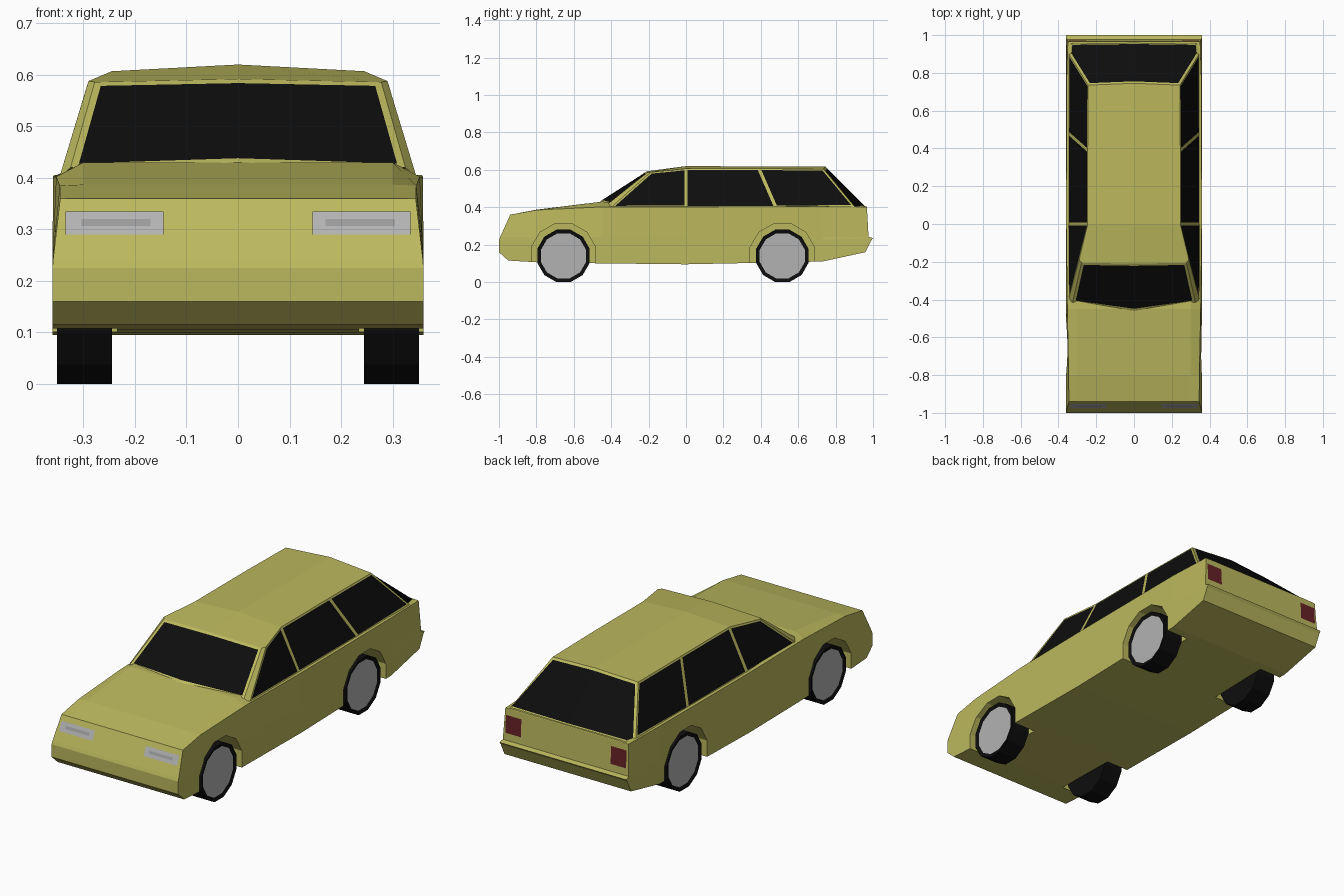
import bpy, bmesh, math
from mathutils import Matrix

if "Cube" in bpy.data.objects:
    bpy.data.objects.remove(bpy.data.objects["Cube"])


def material(name, rgb):
    m = bpy.data.materials.new(name)
    m.diffuse_color = (*rgb, 1)
    m.use_nodes = True
    m.node_tree.nodes["Principled BSDF"].inputs["Base Color"].default_value = m.diffuse_color
    return m


paint = material("paint", (0.50, 0.48, 0.11))
black = material("black", (0.004, 0.004, 0.004))
silver = material("silver", (0.45, 0.45, 0.45))
grey = material("grey", (0.33, 0.33, 0.33))
red = material("red", (0.13, 0.015, 0.02))


def finish(bm, name, *mats):
    mesh = bpy.data.meshes.new(name)
    bm.to_mesh(mesh)
    bm.free()
    for m in mats:
        mesh.materials.append(m)
    ob = bpy.data.objects.new(name, mesh)
    bpy.context.collection.objects.link(ob)
    return ob


def disc_drum(bm, x, y, z, radius, depth):
    """Twelve-sided cylinder lying along x, flat side down."""
    mat = (Matrix.Translation((x, y, z)) @ Matrix.Rotation(math.pi / 2, 4, 'Y')
           @ Matrix.Rotation(math.pi / 12, 4, 'Z'))
    return bmesh.ops.create_cone(bm, cap_ends=True, segments=12, radius1=radius,
                                 radius2=radius, depth=depth, matrix=mat)


# Lower body: half sections (y, x, z) from bottom edge up to the deck
def section(y, bottom, shoulder_w, shoulder_z, inner_z):
    return [(y, .36, bottom), (y, .36, .16), (y, .36, .225), (y, .36, .24),
            (y, shoulder_w, shoulder_z), (y, .30, inner_z)]


sections = [
    [(-.95, .36, .115), (-1, .36, .16), (-1, .36, .225), (-.994, .359, .24),
     (-.94, .345, .36), (-.938, .30, .36)],
    section(-.80, .106, .346, .385, .387),
    section(-.45, .10, .353, .402, .43),
    section(0, .095, .359, .402, .41),
    section(.73, .11, .358, .405, .41),
    [(.96, .36, .16), (.99, .36, .222), (1, .36, .235), (.976, .358, .242),
     (.967, .35, .402), (.965, .30, .405)],
]
bm = bmesh.new()
rings = []
for s in sections:
    right = [bm.verts.new((x, y, z)) for y, x, z in s]
    left = [bm.verts.new((-x, y, z)) for y, x, z in s]
    rings.append(right + left[::-1])
n = len(rings[0])
for a, b in zip(rings, rings[1:]):
    for i in range(n):
        j = (i + 1) % n
        bm.faces.new((a[i], a[j], b[j], b[i]))
for r in (rings[0], rings[-1]):
    for i in range(n // 2 - 1):
        bm.faces.new((r[i], r[i + 1], r[n - 2 - i], r[n - 1 - i]))
bmesh.ops.recalc_face_normals(bm, faces=bm.faces)
body = finish(bm, "lower_body", paint)

# Wheel wells cut from the body
AXLES = (-.655, .515)
bm = bmesh.new()
for y in AXLES:
    for side in (-1, 1):
        disc_drum(bm, side * .335, y, .14, .178, .2)
cutter = finish(bm, "wheel_well_cutter", paint)
cutter.hide_render = True
cutter.hide_viewport = False
cutter.display_type = 'WIRE'
cut = body.modifiers.new("wheel_wells", 'BOOLEAN')
cut.operation = 'DIFFERENCE'
cut.solver = 'EXACT'
cut.object = cutter

# Cabin: named half points, mirrored; panes are inset into the faces
pts = {
    'cowl': (0, -.46, .43), 'screen_low': (.325, -.415, .42), 'base_a': (.347, -.40, .40),
    'base_b': (.347, 0, .40), 'base_c': (.347, .48, .40), 'base_d': (.345, .90, .405),
    'base_e': (.337, .958, .40), 'tail': (0, .963, .40),
    'screen_top': (.278, -.205, .586), 'top_a': (.29, -.188, .588), 'top_b': (.245, 0, .607),
    'top_c': (.245, .39, .607), 'top_d': (.243, .735, .604),
    'roof_a': (0, -.21, .592), 'roof_b': (0, 0, .62), 'roof_d': (0, .745, .617),
}
panels = [
    ('roof_a', 'screen_top', 'top_a', 'top_b', 'roof_b'),
    ('roof_b', 'top_b', 'top_c', 'top_d', 'roof_d'),
    ('screen_low', 'base_a', 'top_a', 'screen_top'),
]
side_panes = [
    ('base_a', 'base_b', 'top_b', 'top_a'),
    ('base_b', 'base_c', 'top_c', 'top_b'),
    ('base_c', 'base_d', 'top_d', 'top_c'),
]
windscreen = ('cowl', 'screen_low', 'screen_top', 'roof_a')
rear_window = ('roof_d', 'top_d', 'base_d', 'base_e', 'tail')
bm = bmesh.new()
right = {k: bm.verts.new(p) for k, p in pts.items()}
left = {k: right[k] if p[0] == 0 else bm.verts.new((-p[0], p[1], p[2])) for k, p in pts.items()}


def both(keys):
    return [bm.faces.new([right[k] for k in keys]),
            bm.faces.new([left[k] for k in reversed(keys)])]


for keys in panels:
    both(keys)
panes = [[f] for keys in side_panes for f in both(keys)]
screens = [both(windscreen), both(rear_window)]
bmesh.ops.recalc_face_normals(bm, faces=bm.faces)
for group in panes + screens:
    width = .014 if group in screens else .009
    bmesh.ops.inset_region(bm, faces=group, thickness=width, use_even_offset=True,
                           use_boundary=True)
    for f in group:
        f.material_index = 1
finish(bm, "cabin", paint, black)

# Wheels: tyre with a recessed hub face on the outside
for y, end in zip(AXLES, ("front", "rear")):
    for side, hand in ((-1, "left"), (1, "right")):
        bm = bmesh.new()
        disc_drum(bm, side * .298, y, .14, .145, .107)
        bm.normal_update()
        hub = [f for f in bm.faces if f.normal.x * side > .9]
        bmesh.ops.inset_region(bm, faces=hub, thickness=.02, depth=0)
        hub[0].material_index = 1
        bmesh.ops.translate(bm, verts=hub[0].verts, vec=(-side * .006, 0, 0))
        finish(bm, f"{end}_{hand}_wheel", black, silver)


# Lamps: thin panels lying on the sloping nose and tail
def lamp(name, x0, x1, z0, z1, surface, out, mat):
    for side, hand in ((-1, "left"), (1, "right")):
        bm = bmesh.new()
        f = bm.faces.new([bm.verts.new((side * x, surface(z) + out, z))
                          for x, z in ((x0, z0), (x1, z0), (x1, z1), (x0, z1))])
        f.normal_update()
        if f.normal.y * out < 0:
            f.normal_flip()
        finish(bm, f"{hand}_{name}", mat)


def nose(z):
    return -.994 + (z - .24) * .45


def tail(z):
    return .976 - (z - .242) * .056


lamp("headlight", .145, .335, .29, .335, nose, -.003, silver)
lamp("headlight_bar", .17, .305, .307, .32, nose, -.005, grey)
lamp("tail_light", .255, .343, .28, .37, tail, .003, red)
